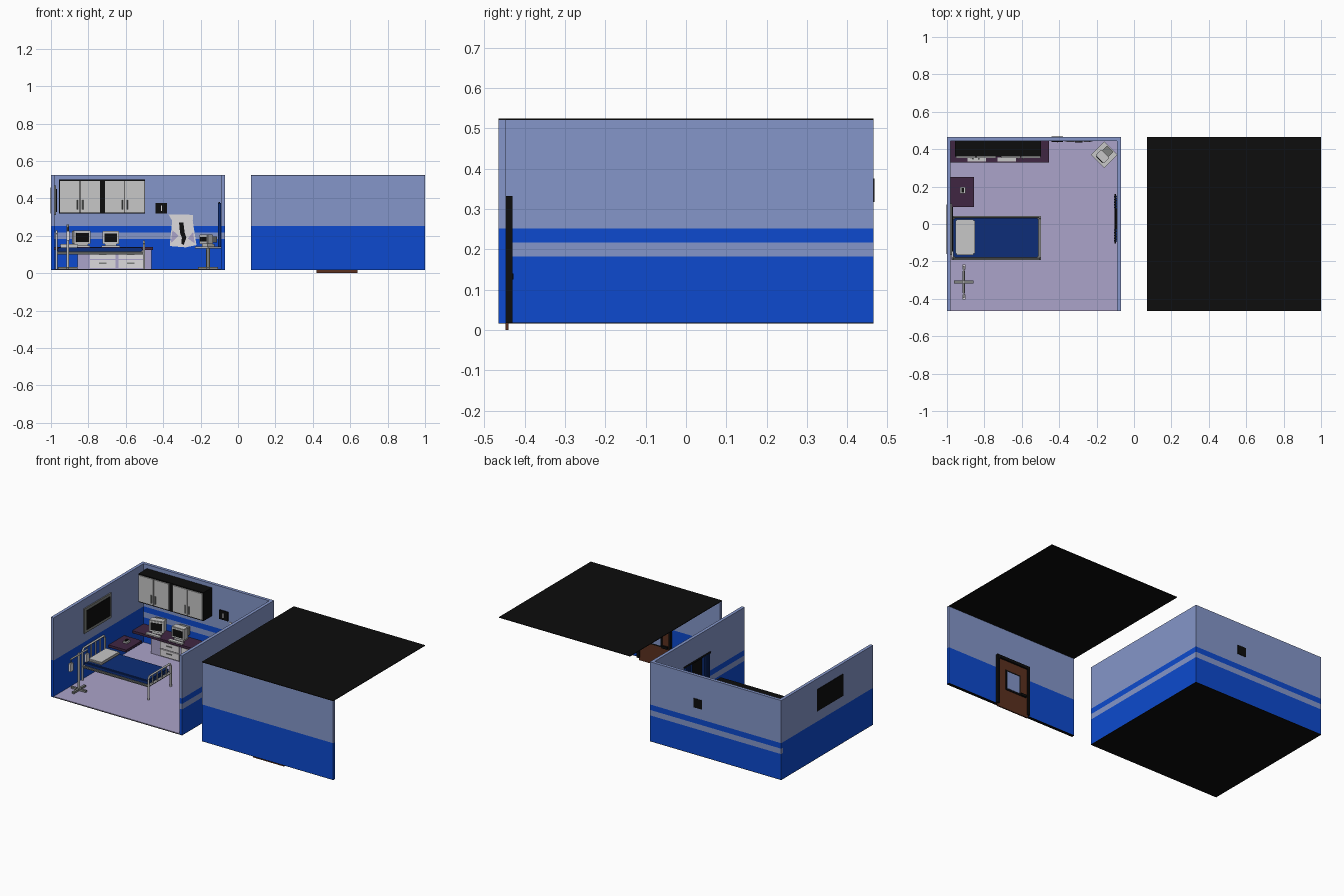
import bpy, bmesh, math
from mathutils import Matrix, Vector

if "Cube" in bpy.data.objects:
    bpy.data.objects.remove(bpy.data.objects["Cube"], do_unlink=True)


def srgb(c):
    return ((c + 0.055) / 1.055) ** 2.4 if c > 0.04 else c / 12.92


def material(name, r, g, b):
    m = bpy.data.materials.new(name)
    m.use_nodes = True
    col = (srgb(r), srgb(g), srgb(b), 1)
    m.diffuse_color = col
    m.node_tree.nodes["Principled BSDF"].inputs["Base Color"].default_value = col
    return m


PALE = material("pale_blue", .52, .59, .79)
BLUE = material("strong_blue", .05, .29, .81)
BLACK = material("black", .05, .05, .05)
LILAC = material("lilac", .67, .64, .79)
BROWN = material("door_brown", .36, .19, .12)
PLUM = material("plum", .25, .15, .26)
NAVY = material("navy", .05, .18, .47)
GREY = material("light_grey", .78, .78, .78)
STEEL = material("steel", .5, .51, .5)
WHITE = material("off_white", .87, .86, .87)


def finish(bm, name, mats, smooth=False):
    me = bpy.data.meshes.new(name)
    bm.to_mesh(me)
    bm.free()
    for m in mats:
        me.materials.append(m)
    ob = bpy.data.objects.new(name, me)
    bpy.context.collection.objects.link(ob)
    if smooth:
        for p in me.polygons:
            p.use_smooth = len(p.vertices) == 4
    return ob


def box(name, lo, hi, mat, frame=Matrix(), bevel=0):
    lo, hi = Vector(lo), Vector(hi)
    bm = bmesh.new()
    bmesh.ops.create_cube(bm, size=1, matrix=Matrix.Translation((lo + hi) / 2)
                          @ Matrix.Diagonal((*(hi - lo), 1)))
    if bevel:
        bmesh.ops.bevel(bm, geom=bm.edges[:], offset=bevel, segments=2, affect='EDGES')
    bm.transform(frame)
    return finish(bm, name, [mat])


def wall(name, lo, hi, cuts):
    """Box cut at given heights, painted in alternating bands from the bottom."""
    ob = box(name, lo, hi, BLUE)
    ob.data.materials.append(PALE)
    bm = bmesh.new()
    bm.from_mesh(ob.data)
    for z in cuts:
        bmesh.ops.bisect_plane(bm, geom=bm.verts[:] + bm.edges[:] + bm.faces[:],
                               plane_co=(0, 0, z), plane_no=(0, 0, 1))
    for f in bm.faces:
        f.material_index = sum(f.calc_center_median().z > z for z in cuts) % 2
    bm.to_mesh(ob.data)
    bm.free()


def rod(name, a, b, r, mat, sides=8):
    a, b = Vector(a), Vector(b)
    bm = bmesh.new()
    rot = (b - a).to_track_quat('Z', 'Y').to_matrix().to_4x4()
    bmesh.ops.create_cone(bm, cap_ends=True, segments=sides, radius1=r, radius2=r,
                          depth=(b - a).length,
                          matrix=Matrix.Translation((a + b) / 2) @ rot)
    return finish(bm, name, [mat], True)


def plate(name, pts, y, mat, depth=.003):
    """Flat outline in x and z, standing just in front of the back wall."""
    bm = bmesh.new()
    face = bm.faces.new([bm.verts.new((x, y, z)) for x, z in pts])
    ext = bmesh.ops.extrude_face_region(bm, geom=[face])
    bmesh.ops.translate(bm, verts=[v for v in ext["geom"] if isinstance(v, bmesh.types.BMVert)],
                        vec=(0, depth, 0))
    bmesh.ops.recalc_face_normals(bm, faces=bm.faces[:])
    return finish(bm, name, [mat])


# Room shell
STRIPES = (.182, .217, .252)
box("floor_base", (-1, -.465, .016), (-.07, .465, .019), BLACK)
box("floor_tiles", (-.98, -.464, .019), (-.09, .445, .022), LILAC)
wall("left_side_wall", (-1, -.465, .019), (-.98, .445, .525), (.252,))
wall("right_side_wall", (-.09, -.465, .019), (-.07, .445, .525), STRIPES)
wall("back_wall", (-1, .445, .019), (-.07, .465, .525), STRIPES)

# Separate front wall with roof
wall("front_wall", (.07, -.465, .018), (1, -.446, .521), (.252,))
box("front_wall_base", (.07, -.465, .016), (1, -.446, .018), BLACK)
box("roof", (.07, -.465, .521), (1, .465, .525), BLACK)

# Door on the inner face of the front wall
for x in (.41, .635):
    box("door_frame_post", (x, -.446, .018), (x + .015, -.43, .333), BLACK)
box("door_frame_top", (.41, -.446, .315), (.65, -.43, .333), BLACK)
box("door_panel", (.42, -.448, 0), (.64, -.44, .32), BROWN)
box("door_window_frame", (.475, -.44, .125), (.585, -.437, .255), BLACK)
box("door_window_glass", (.485, -.437, .135), (.575, -.435, .245), PALE)
box("door_handle", (.435, -.44, .125), (.475, -.428, .14), BLACK)

# Wall cupboards
box("cupboard_body", (-.957, .36, .318), (-.497, .445, .5), BLACK)
for i, x in enumerate((-.952, -.842, -.712, -.605)):
    box("cupboard_door", (x, .353, .325), (x + .104, .36, .493), GREY)
    hx = x + (.092 if i % 2 == 0 else .012)
    rod("cupboard_handle", (hx, .349, .34), (hx, .349, .39), .004, STEEL)

# Back counter with drawers
box("counter_top", (-.98, .33, .125), (-.455, .445, .14), PLUM)
box("counter_cabinet", (-.857, .345, .022), (-.462, .445, .125), LILAC)
for x in (-.79, -.64):
    for z in (.028, .076):
        box("drawer", (x, .338, z), (x + .134, .345, z + .043), WHITE)
        box("drawer_handle", (x + .047, .334, z + .022), (x + .087, .338, z + .028), STEEL)

# Side desk with telephone
box("side_desk", (-.98, .09, .125), (-.855, .25, .14), PLUM)
box("telephone_base", (-.93, .163, .14), (-.9, .197, .15), GREY)
box("telephone_receiver", (-.922, .168, .15), (-.91, .192, .157), BLACK)


def monitor(name, at, angle, size):
    f = Matrix.Translation(at) @ Matrix.Rotation(angle, 4, 'Z')
    s = size / 2
    box(name + "_stand", (-s * .7, -.025, 0), (s * .7, .025, .015), GREY, f)
    box(name + "_case", (-s, -.035, .015), (s, .01, .015 + size * .8), GREY, f, .003)
    box(name + "_back", (-s * .75, .01, .022), (s * .75, .045, .01 + size * .7), STEEL, f)
    box(name + "_screen", (-s * .76, -.037, .027), (s * .76, -.034, .005 + size * .75), BLACK, f)


# Computers on the counter
for x, size, turn in ((-.84, .092, .25), (-.68, .088, 0)):
    monitor("computer", (x, .395, .14), turn, size)
    box("keyboard", (x - .05, .333, .14), (x + .05, .356, .147), GREY)

# Corner trolley with screen
box("trolley_top", (-.05, -.05, .132), (.05, .05, .142), GREY,
    Matrix.Translation((-.16, .37, 0)) @ Matrix.Rotation(math.pi / 4, 4, 'Z'))
rod("trolley_pole", (-.16, .37, .03), (-.16, .37, .132), .01, STEEL)
for dx, dy in ((.045, 0), (0, .045)):
    box("trolley_foot", (-.16 - dx - .008, .37 - dy - .008, .022),
        (-.16 + dx + .008, .37 + dy + .008, .034), STEEL)
monitor("trolley_screen", (-.16, .37, .142), -math.pi / 4, .062)

# Bed
box("bed_frame", (-.965, -.185, .1), (-.505, .035, .112), STEEL)
box("mattress", (-.965, -.18, .112), (-.51, .032, .138), NAVY, bevel=.006)
box("pillow", (-.955, -.165, .138), (-.85, .025, .156), GREY, bevel=.007)
for x, top in ((-.97, .225), (-.503, .17)):
    for y in (-.188, .038):
        rod("bed_post", (x, y, .022), (x, y, top - .015), .006, GREY)
        rod("bed_corner", (x, y, top - .015), (x, y * .9 - .007, top), .006, GREY)
    rod("bed_top_rail", (x, -.178, top), (x, .028, top), .006, GREY)
    rod("bed_low_rail", (x, -.188, .11), (x, .038, .11), .005, GREY)
    for i in range(1, 5):
        y = -.188 + .226 * i / 5
        rod("bed_bar", (x, y, .11), (x, y, top), .004, GREY)
for y in (-.188, .038):
    rod("bed_side_rail", (-.97, y, .112), (-.503, y, .112), .005, STEEL)

# Drip stand
SX, SY = -.91, -.31
rod("drip_pole", (SX, SY, .03), (SX, SY, .26), .007, GREY)
rod("drip_arm", (SX, SY - .085, .25), (SX, SY + .085, .25), .005, GREY)
box("drip_base_long", (SX - .052, SY - .007, .022), (SX + .052, SY + .007, .034), STEEL)
box("drip_base_cross", (SX - .007, SY - .06, .022), (SX + .007, SY + .06, .034), STEEL)
for s in (-1, 1):
    rod("drip_hook", (SX, SY + s * .08, .25), (SX, SY + s * .08, .225), .003, STEEL)
    box("drip_bag", (SX - .008, SY + s * .08 - .014, .175), (SX + .008, SY + s * .08 + .014, .225), WHITE)

# Screen on the left wall
box("wall_screen_outer", (-1.003, -.16, .318), (-1, .105, .458), BLACK)
box("wall_screen_frame", (-.98, -.165, .31), (-.972, .11, .468), STEEL)
box("wall_screen_panel", (-.972, -.147, .327), (-.969, .092, .451), BLACK)

# Curtained window on the right wall
box("window_pane", (-.096, -.085, .2), (-.09, .14, .37), BLACK)
rod("curtain_rod", (-.1, -.105, .377), (-.1, .16, .377), .005, BLACK)
for start in (-.09, .088):
    for i in range(5):
        y = start + i * .0145
        rod("curtain_fold", (-.099, y, .14), (-.099, y, .375), .008, NAVY)

# Through-wall sign and hanging chart
box("sign_box", (-.44, .438, .318), (-.38, .468, .376), BLACK)
box("sign_mark", (-.413, .435, .333), (-.406, .438, .361), WHITE)
plate("chart_sheet", [(-.372, .315), (-.24, .312), (-.242, .28), (-.222, .15),
                      (-.28, .138), (-.365, .145), (-.352, .28)], .44, WHITE)
for pts in ([(-.35, .23), (-.318, .2), (-.36, .16)], [(-.24, .22), (-.268, .185), (-.232, .16)]):
    plate("chart_tint", pts, .438, LILAC, .002)
plate("chart_figure", [(-.315, .27), (-.292, .272), (-.285, .215), (-.276, .19), (-.29, .152),
                       (-.303, .158), (-.3, .19), (-.31, .215)], .437, BLACK, .003)
